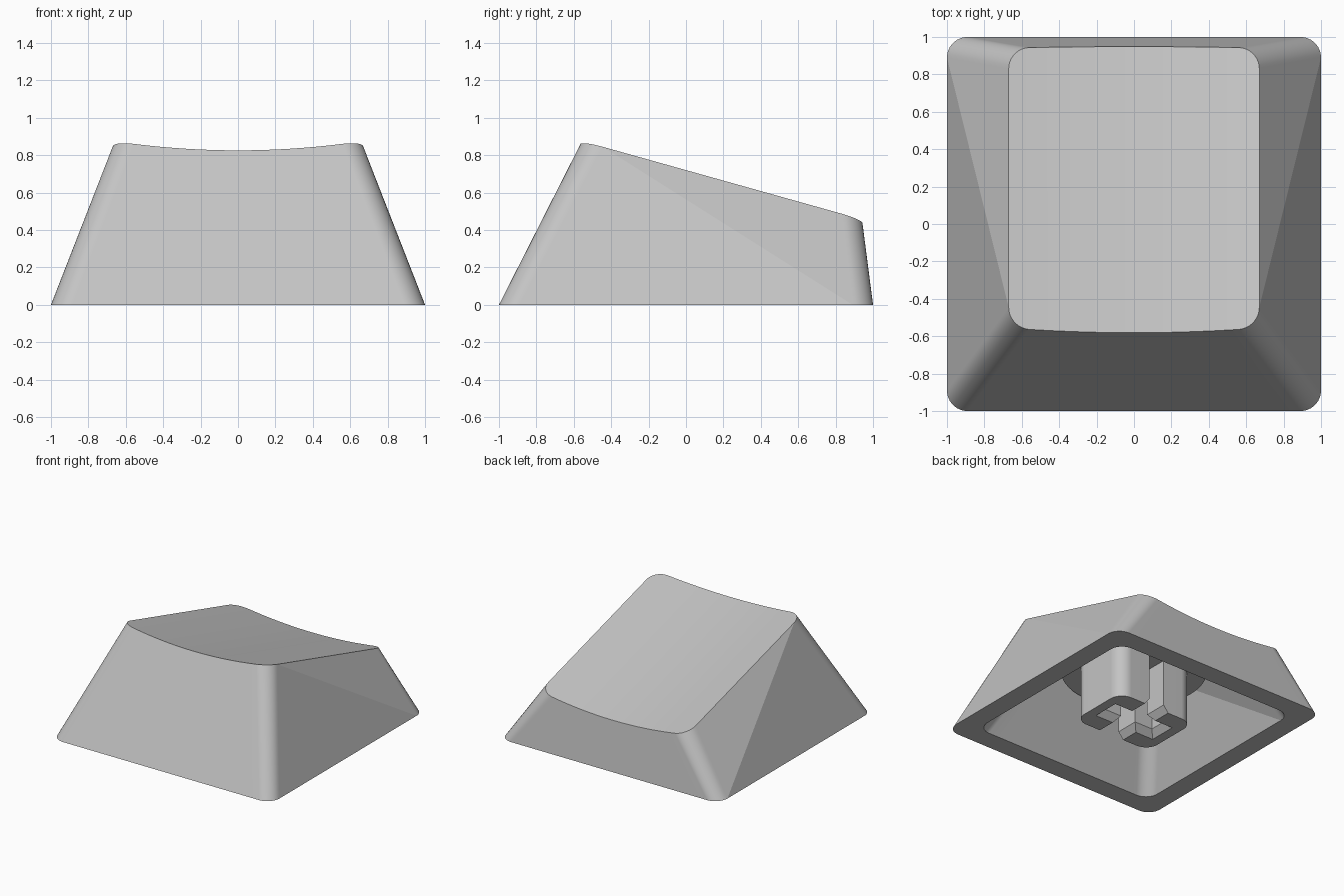
import bpy, bmesh, math

cube = bpy.data.objects.get("Cube")
if cube:
    bpy.data.objects.remove(cube, do_unlink=True)

grey = bpy.data.materials.new("light grey plastic")
grey.use_nodes = True
grey.diffuse_color = (0.55, 0.55, 0.55, 1)
grey.node_tree.nodes["Principled BSDF"].inputs["Base Color"].default_value = grey.diffuse_color

ARC, SPAN = 9, 16        # corner segments, segments along the front and back
SLOPE = 0.28             # fall of the top towards the back


def finish(bm, name):
    """Smooth shallow edges, keep the others sharp, and add the object."""
    bmesh.ops.recalc_face_normals(bm, faces=bm.faces)
    for f in bm.faces:
        f.smooth = True
    for e in bm.edges:
        e.smooth = e.calc_face_angle(math.pi) < math.radians(12)
    mesh = bpy.data.meshes.new(name)
    bm.to_mesh(mesh)
    bm.free()
    mesh.materials.append(grey)
    obj = bpy.data.objects.new(name, mesh)
    bpy.context.collection.objects.link(obj)
    mod = obj.modifiers.new("even normals", "WEIGHTED_NORMAL")
    mod.keep_sharp = True
    return obj


def rounded_rect(half_x, y0, y1, r=0.11):
    """Counter-clockwise outline: front half left to right, then back half."""
    front = []
    for i in range(ARC + 1):
        a = math.pi / 2 * i / ARC
        front.append((-half_x + r - r * math.cos(a), r * math.sin(a)))
    left = front[:]
    for i in range(1, SPAN):
        front.append(((half_x - r) * (2 * i / SPAN - 1), r))
    front += [(-x, y) for x, y in reversed(left)]
    return ([(x, y0 + r - y) for x, y in front] +
            [(x, y1 - r + y) for x, y in reversed(front)])


def wall(bm, low, high):
    """Join two outlines; the two long sides are split along a diagonal."""
    n = len(low)
    for i in range(n):
        j = (i + 1) % n
        if i == n // 2 - 1:
            bm.faces.new((low[i], low[j], high[i]))
            bm.faces.new((low[j], high[j], high[i]))
        elif i == n - 1:
            bm.faces.new((low[i], low[j], high[j]))
            bm.faces.new((low[i], high[j], high[i]))
        else:
            bm.faces.new((low[i], low[j], high[j], high[i]))


def strips(bm, ring):
    """Close an outline with strips running front to back."""
    n = len(ring)
    for i in range(n // 2 - 1):
        bm.faces.new((ring[i], ring[i + 1], ring[n - 2 - i], ring[n - 1 - i]))


# Shell: tapered outside with a cylindrical dish, hollow underneath
def dished(x, y):
    sag = 0.057 * (1 - (x / 0.67) ** 2)
    t = (y + 0.556) / 1.497
    y += sag * (0.13 * t - 0.44 * (1 - t))
    return x, y, 0.72 - SLOPE * y - sag


bm = bmesh.new()
outer_low = [bm.verts.new((x, y, 0)) for x, y in rounded_rect(1, -1, 1)]
outer_top = [bm.verts.new(dished(x, y)) for x, y in rounded_rect(0.67, -0.556, 0.941)]
inner_low = [bm.verts.new((x, y, 0)) for x, y in rounded_rect(0.835, -0.835, 0.835)]
inner_top = [bm.verts.new((x, y, 0.61 - SLOPE * y))
             for x, y in rounded_rect(0.505, -0.39, 0.776)]
wall(bm, outer_low, outer_top)
wall(bm, inner_low, inner_top)
strips(bm, outer_top)
strips(bm, inner_top)
count = len(outer_low)
for i in range(count):
    j = (i + 1) % count
    bm.faces.new((outer_low[i], outer_low[j], inner_low[j], inner_low[i]))
finish(bm, "cap_shell")

# Round pad under the ceiling that carries the stem
bm = bmesh.new()
bmesh.ops.create_cone(bm, cap_ends=True, segments=64, radius1=0.55, radius2=0.55, depth=0.1)
for v in bm.verts:
    v.co.z = 0.44 if v.co.z < 0 else 0.62 - SLOPE * v.co.y
finish(bm, "stem_pad")


# Stem: two mirrored halves around a cross-shaped slot with a bevelled mouth
def stem_outline(grow):
    slot, arm = 0.07 + grow, 0.235 + grow
    hx, hy, r = 0.358, 0.264, 0.11
    pts = [(slot, -hy)]
    for sign in (-1, 1):
        arc = [(hx - r + r * math.sin(a), sign * (hy - r + r * math.cos(a)))
               for a in (math.pi / 2 * i / ARC for i in range(ARC + 1))]
        pts += arc if sign < 0 else arc[::-1]
    return pts + [(slot, hy), (slot, slot), (arm, slot), (arm, -slot), (slot, -slot)]


for side, name in ((1, "stem_left"), (-1, "stem_right")):
    bm = bmesh.new()
    rings = [[bm.verts.new((side * x, y, z)) for x, y in stem_outline(grow)]
             for z, grow in ((0, 0.044), (0.055, 0), (0.46, 0))]
    for low, high in zip(rings, rings[1:]):
        for i in range(len(low)):
            bm.faces.new((low[i - 1], low[i], high[i], high[i - 1]))
    bm.faces.new(rings[0])
    bm.faces.new(rings[-1])
    finish(bm, name)
